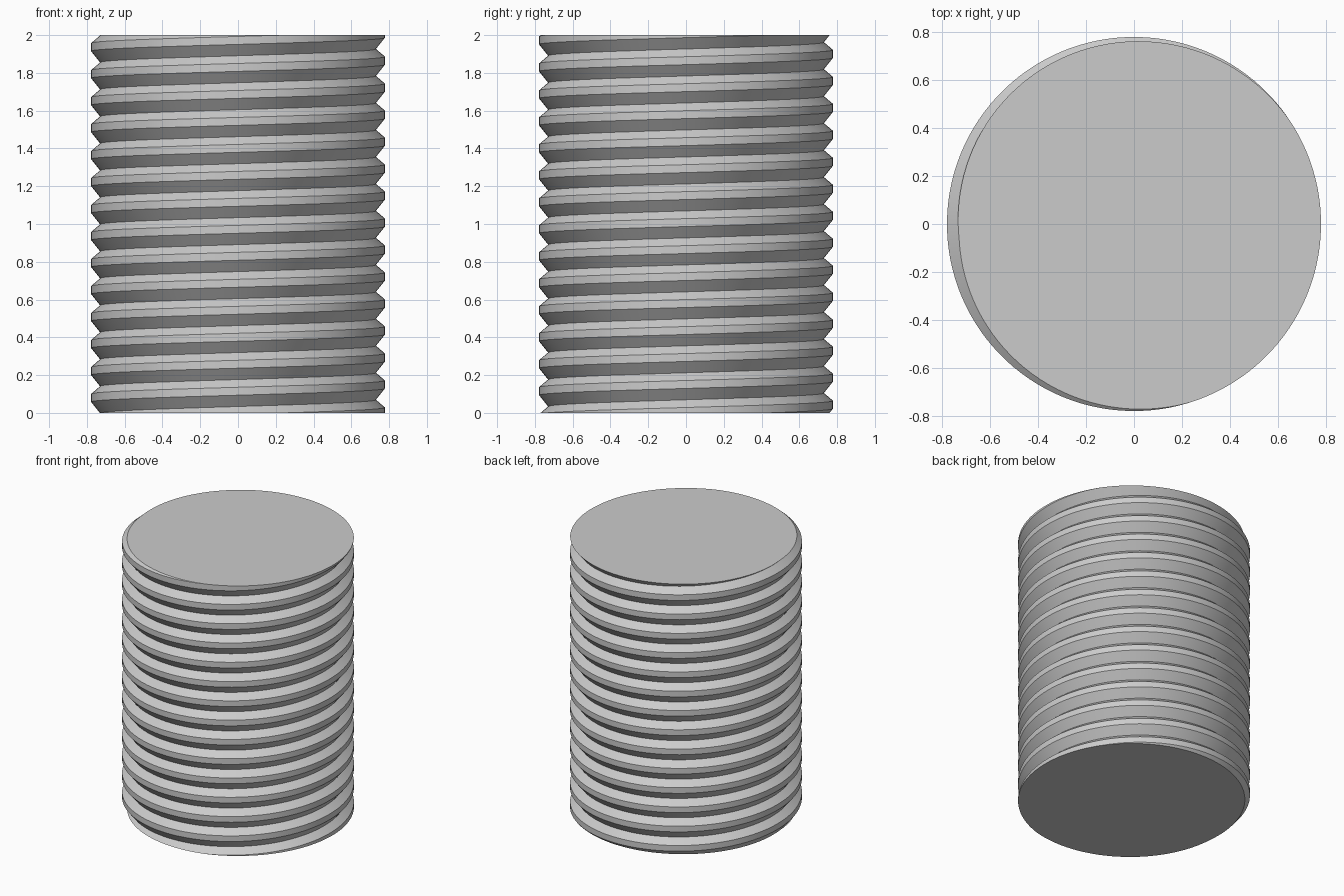
import bpy, bmesh, math

cube = bpy.data.objects.get("Cube")
if cube:
    bpy.data.objects.remove(cube, do_unlink=True)

HEIGHT = 2.0
TURNS = 14
PITCH = HEIGHT / TURNS
CREST, ROOT = 0.778, 0.73
SEGMENTS = 120
ROOT_ANGLE = math.radians(185)   # where the groove meets the end faces

# One pitch of the thread: groove bottom, upper edge of groove, lower edge of next groove
PROFILE = [(ROOT, 0.0), (CREST, 0.06), (CREST, 0.102)]

steel = bpy.data.materials.new("steel_grey")
steel.use_nodes = True
colour = (0.6, 0.6, 0.6, 1)
steel.diffuse_color = colour
steel.node_tree.nodes["Principled BSDF"].inputs["Base Color"].default_value = colour

# Right-handed helical surface, run past both ends
bm = bmesh.new()
rows = []
for turn in range(-2, TURNS + 2):
    for radius, rise in PROFILE:
        row = []
        for i in range(SEGMENTS):
            a = math.tau * i / SEGMENTS
            z = PITCH * (turn + i / SEGMENTS) + rise
            row.append(bm.verts.new((radius * math.cos(a + ROOT_ANGLE),
                                     radius * math.sin(a + ROOT_ANGLE), z)))
        rows.append(row)

# Each row carries on into the row one turn above it
step = len(PROFILE)
for k in range(len(rows) - step - 1):
    low = rows[k] + [rows[k + step][0]]
    high = rows[k + 1] + [rows[k + 1 + step][0]]
    for i in range(SEGMENTS):
        bm.faces.new((low[i], low[i + 1], high[i + 1], high[i]))

# Trim square and close both ends
for z, normal in ((0, -1), (HEIGHT, 1)):
    bmesh.ops.bisect_plane(bm, geom=bm.verts[:] + bm.edges[:] + bm.faces[:], dist=1e-6,
                           plane_co=(0, 0, z), plane_no=(0, 0, normal), clear_outer=True)
loose = [v for v in bm.verts if not v.link_faces]
bmesh.ops.delete(bm, geom=loose, context='VERTS')
for z in (0, HEIGHT):
    rim = [e for e in bm.edges if e.is_boundary and all(abs(v.co.z - z) < 1e-4 for v in e.verts)]
    bmesh.ops.contextual_create(bm, geom=rim)
bmesh.ops.recalc_face_normals(bm, faces=bm.faces)

mesh = bpy.data.meshes.new("threaded_rod")
bm.to_mesh(mesh)
bm.free()
mesh.materials.append(steel)
rod = bpy.data.objects.new("threaded_rod", mesh)
bpy.context.collection.objects.link(rod)

# Smooth around the rod, crisp along the thread edges
bpy.context.view_layer.objects.active = rod
rod.select_set(True)
bpy.ops.object.shade_smooth_by_angle(angle=math.radians(25))
